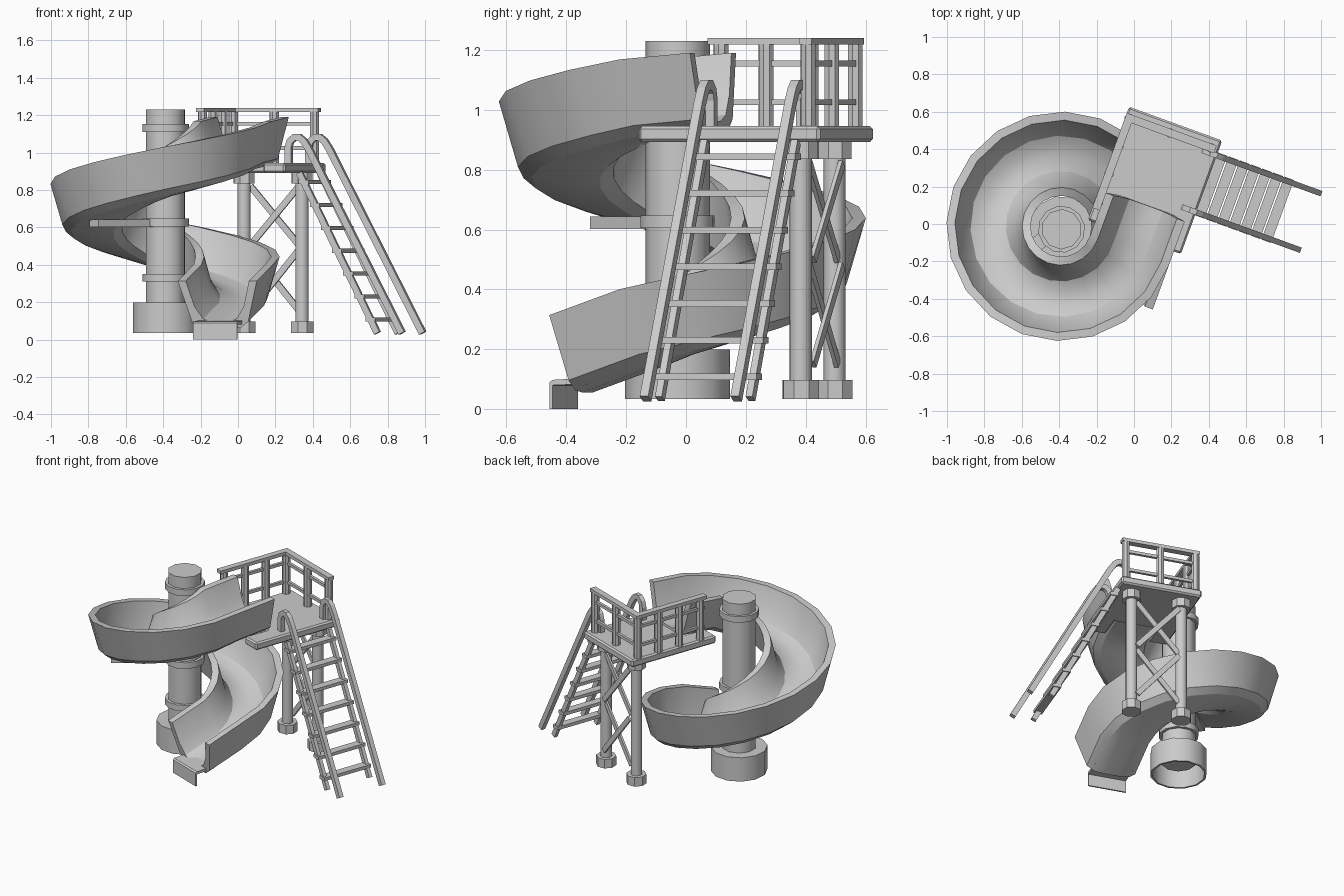
import bpy, bmesh, math
from mathutils import Vector, Matrix

if "Cube" in bpy.data.objects:
    bpy.data.objects.remove(bpy.data.objects["Cube"])

# Everything is laid out in the platform's own frame, turned 20 degrees
FRAME = Matrix.Translation((0.06, 0.09, 0)) @ Matrix.Rotation(math.radians(-20), 4, 'Z')
TURN = (-0.388, -0.25)    # centre of the slide's turn
POLE = (-0.38, -0.264)


def finish(name, bm, smooth=None):
    bmesh.ops.recalc_face_normals(bm, faces=bm.faces)
    me = bpy.data.meshes.new(name)
    bm.to_mesh(me)
    bm.free()
    ob = bpy.data.objects.new(name, me)
    bpy.context.collection.objects.link(ob)
    ob.matrix_world = FRAME
    if smooth:
        bpy.ops.object.select_all(action='DESELECT')
        ob.select_set(True)
        bpy.context.view_layer.objects.active = ob
        bpy.ops.object.shade_smooth_by_angle(angle=math.radians(smooth))
    return ob


def loft(name, rings, smooth=None, caps=True):
    bm = bmesh.new()
    vs = [[bm.verts.new(p) for p in r] for r in rings]
    n = len(vs[0])
    for a, b in zip(vs, vs[1:]):
        for i in range(n):
            j = (i + 1) % n
            bm.faces.new((a[i], a[j], b[j], b[i]))
    if caps:
        bm.faces.new(vs[0])
        bm.faces.new(vs[-1])
    return finish(name, bm, smooth)


def box(name, lo, hi):
    ring = lambda z: [(lo[0], lo[1], z), (hi[0], lo[1], z), (hi[0], hi[1], z), (lo[0], hi[1], z)]
    return loft(name, [ring(lo[2]), ring(hi[2])])


def drum(name, c, prof, n=12):
    # prof is a list of (radius, z)
    return loft(name, [[(c[0] + r * math.cos(2 * math.pi * k / n),
                         c[1] + r * math.sin(2 * math.pi * k / n), z) for k in range(n)]
                       for r, z in prof], 37)


def bar(name, path, v, w, t):
    # rectangular bar following a (u, z) path in a plane of constant v
    pts = [Vector(p) for p in path]
    rings = []
    for i, p in enumerate(pts):
        d = (pts[min(i + 1, len(pts) - 1)] - pts[max(i - 1, 0)]).normalized()
        nx, nz = -d.y * t / 2, d.x * t / 2
        rings.append([(p.x + a * nx, v + b * w / 2, p.y + a * nz)
                      for a, b in ((1, 1), (1, -1), (-1, -1), (-1, 1))])
    return loft(name, rings)


# Centre pole with hollow base and clamps
drum("centre_pole", POLE, [(0.108, 0.12), (0.108, 1.23)], 10)
drum("pole_base", POLE, [(0.165, 0.19), (0.165, 0.035), (0.178, 0.035), (0.178, 0.2), (0.1, 0.2)])
for z in (0.31, 0.605, 1.11):
    drum("pole_clamp", POLE, [(0.126, z), (0.126, z + 0.042)])

# Arm holding the outer turn of the slide
ob = box("slide_support_arm", (0.05, -0.04, 0.602), (0.47, 0.04, 0.643))
ob.matrix_world = FRAME @ Matrix.Translation((*TURN, 0)) @ Matrix.Rotation(math.radians(236), 4, 'Z')

# Spiral slide: straight entry, one full turn, straight exit
RIM = [(0, 1.19), (0.25, 1.168), (0.73, 1.03), (1.34, 0.835), (1.95, 0.64), (2.56, 0.445), (2.95, 0.31)]


def rim_z(s):
    for (a, za), (b, zb) in zip(RIM, RIM[1:]):
        if s <= b:
            return za + (zb - za) * (s - a) / (b - a)
    return RIM[-1][1]


half_out = [(0.225, 0), (0.16, -0.222), (0.115, -0.256), (0.05, -0.264)]
half_in = [(0.18, 0), (0.14, -0.14), (0.095, -0.207), (0.04, -0.23)]
section = (half_out + [(-x, y) for x, y in reversed(half_out)]
           + [(-x, y) for x, y in half_in] + list(reversed(half_in)))
R, N = -TURN[0], 20
stations = [(0, 0, 0, 0), (0.125, 0, -0.125, 0)]
for k in range(N + 1):
    a = -2 * math.pi * k / N
    stations.append((0.25 + R * -a, TURN[0] + R * math.cos(a), TURN[1] + R * math.sin(a), a))
end = stations[-1][0]
stations += [(end + 0.125, 0, -0.375, 0), (end + 0.25, 0, -0.5, 0)]
rings = []
for s, x, y, a in stations:
    s0, s1 = max(s - 0.12, 0), min(s + 0.12, 2.95)
    m = 0.6 * (rim_z(s1) - rim_z(s0)) / (s1 - s0)
    side = Vector((math.cos(a), math.sin(a), 0))
    up = Vector((-m * math.sin(a), m * math.cos(a), 1)).normalized()
    o = Vector((x, y, rim_z(s)))
    rings.append([o + side * p + up * q for p, q in section])
loft("spiral_slide", rings, 30)

# Exit lip and foot plate
lip = [(-0.40, 0.105), (-0.525, 0.098), (-0.535, 0.09), (-0.535, 0),
       (-0.525, 0), (-0.525, 0.08), (-0.40, 0.085)]
loft("slide_exit_foot", [[(u, v, z) for v, z in lip] for u in (-0.125, 0.125)])

# Platform deck, U-shaped around the slide entry
outline = [(-0.265, 0.475), (0.265, 0.475), (0.265, -0.17), (0.14, -0.17),
           (0.14, 0.0), (-0.14, 0.0), (-0.14, -0.17), (-0.265, -0.17)]
deck = loft("platform_deck", [[(u, v, z) for u, v in outline] for z in (0.892, 0.945)])
bev = deck.modifiers.new("edge", 'BEVEL')
bev.width = 0.01
bev.segments = 1

# Legs with feet, collars and cross braces
for u in (-0.165, 0.165):
    c = (u, 0.372)
    drum("platform_leg", c, [(0.037, 0.04), (0.037, 0.89)], 10)
    drum("leg_foot", c, [(0.064, 0.035), (0.064, 0.097)], 8)
    drum("leg_collar", c, [(0.06, 0.835), (0.06, 0.893)], 8)
for lo, hi in ((0.15, 0.48), (0.5, 0.82)):
    for k, sgn in enumerate((1, -1)):
        bar("cross_brace", [(-0.14 * sgn, lo), (0.14 * sgn, hi)], 0.392 + 0.015 * k, 0.014, 0.034)

# Guard rails along the left and back edges
box("left_top_rail", (-0.265, -0.1, 1.217), (-0.222, 0.44, 1.24))
box("back_top_rail", (-0.222, 0.397, 1.217), (0.247, 0.44, 1.24))
for z in (1.015, 1.145):
    box("left_mid_rail", (-0.253, -0.09, z), (-0.235, 0.418, z + 0.02))
    box("back_mid_rail", (-0.245, 0.41, z), (0.225, 0.428, z + 0.02))
posts = [(-0.243, v) for v in (-0.06, 0.1, 0.26, 0.417)] + [(-0.01, 0.418), (0.22, 0.418)]
for c in posts:
    drum("rail_post", c, [(0.026, 0.94), (0.026, 1.22)], 8)

# Ladder: hooked handrails, stringers and rungs
hook = [(0.2, 0.93), (0.2, 1.03), (0.21, 1.062), (0.235, 1.083), (0.262, 1.082),
        (0.287, 1.062), (0.315, 1.02), (0.845, 0.035)]
for v in (0.068, 0.39):
    bar("ladder_handrail", hook, v, 0.03, 0.036)
    bar("ladder_stringer", [(0.262, 0.892), (0.705, 0.035)], v, 0.024, 0.034)
for k in range(7):
    z = 0.108 + 0.1225 * k
    u = 0.685 - (z - 0.075) * 0.517
    box("ladder_rung", (u - 0.025, 0.05, z - 0.011), (u + 0.03, 0.408, z + 0.011))
